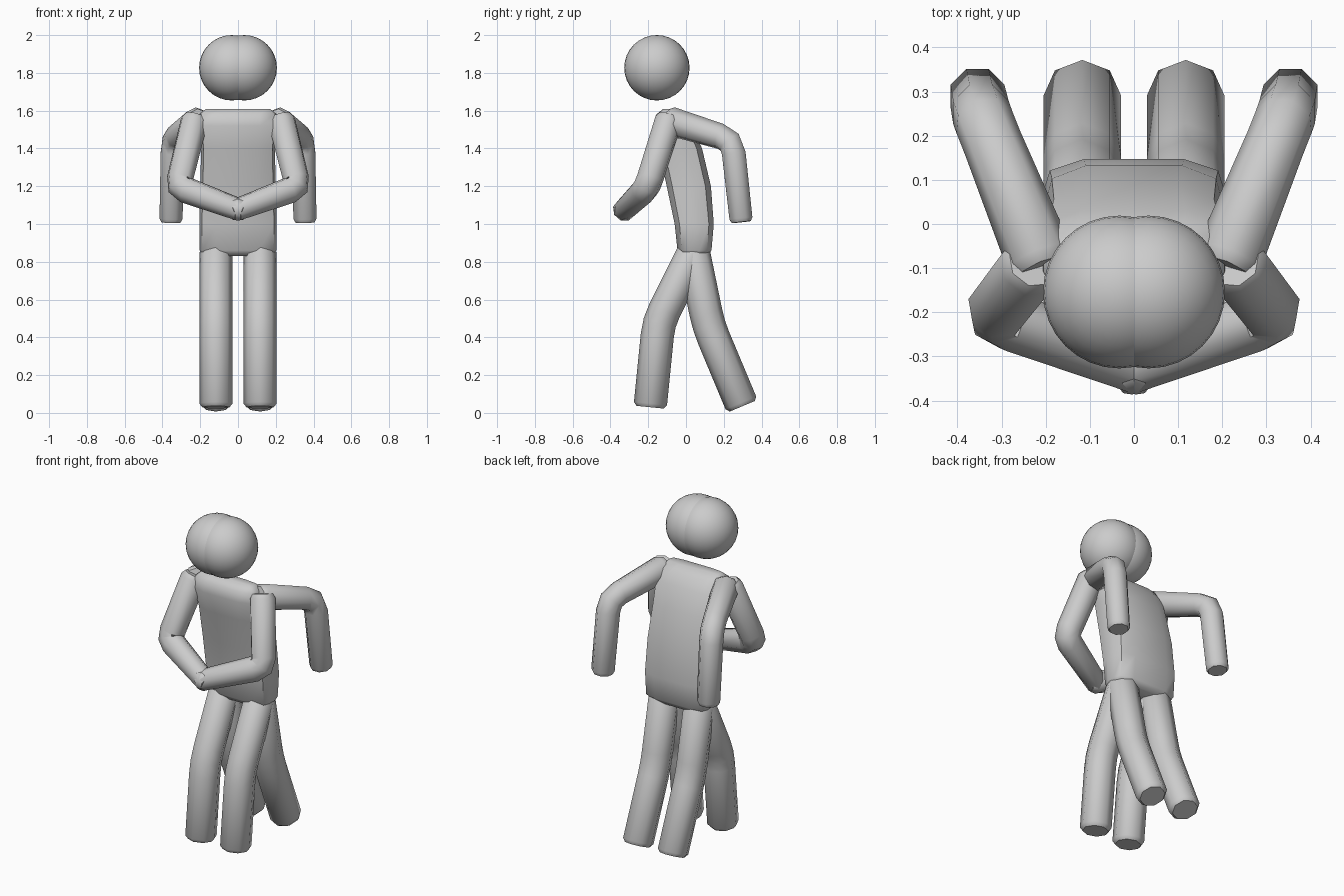
import bpy, bmesh, math
from mathutils import Vector

if "Cube" in bpy.data.objects:
    bpy.data.objects.remove(bpy.data.objects["Cube"])


def finish(bm, name, mirror=True):
    """Turn a bmesh into a smooth shaded object, mirrored across x."""
    bmesh.ops.recalc_face_normals(bm, faces=bm.faces)
    mesh = bpy.data.meshes.new(name)
    bm.to_mesh(mesh)
    bm.free()
    ob = bpy.data.objects.new(name, mesh)
    bpy.context.collection.objects.link(ob)
    if mirror:
        m = ob.modifiers.new("mirror", 'MIRROR')
        m.use_mirror_merge = False
    bpy.ops.object.select_all(action='DESELECT')
    ob.select_set(True)
    bpy.context.view_layer.objects.active = ob
    bpy.ops.object.shade_smooth_by_angle(angle=math.radians(50))
    return ob


def skin(bm, rings):
    """Bridge a list of point rings and cap both ends."""
    vs = [[bm.verts.new(p) for p in ring] for ring in rings]
    n = len(vs[0])
    for a, b in zip(vs, vs[1:]):
        for i in range(n):
            j = (i + 1) % n
            bm.faces.new((a[i], a[j], b[j], b[i]))
    bm.faces.new(vs[0])
    bm.faces.new(vs[-1])


def limb(name, start, joint, end, r, soft=0.07, sides=8):
    """Tapered tube with a rounded bend; r = radius at start, joint, end."""
    a, k, e = Vector(start), Vector(joint), Vector(end)
    d1, d2 = (k - a).normalized(), (e - k).normalized()
    p1, p2 = k - d1 * soft, k + d2 * soft
    mid = (p1 + p2 + 2 * k) / 4
    path = [(a, d1, r[0] * .8), (a + d1 * .025, d1, r[0]),
            (p1, d1, r[1]), (mid, (d1 + d2).normalized(), r[1]), (p2, d2, r[1]),
            (e - d2 * .02, d2, r[2]), (e, d2, r[2] * .82)]
    bend = d1.cross(d2).normalized()
    rings = []
    for p, t, rad in path:
        u = (bend - t * bend.dot(t)).normalized()
        v = t.cross(u)
        rings.append([p + (u * math.cos(w) + v * math.sin(w)) * rad
                      for w in (2 * math.pi * i / sides for i in range(sides))])
    bm = bmesh.new()
    skin(bm, rings)
    finish(bm, name)


# Head: two overlapping spheres
bm = bmesh.new()
bmesh.ops.create_uvsphere(bm, u_segments=32, v_segments=16, radius=0.173)
bmesh.ops.translate(bm, verts=bm.verts, vec=(0.033, -0.154, 1.827))
finish(bm, "head")

# Torso: leaning stack of sections (z, half width, front y, back y)
sections = [(0.83, 0.18, -0.02, 0.11), (0.86, 0.203, -0.045, 0.135),
            (1.0, 0.205, -0.06, 0.147), (1.2, 0.20, -0.102, 0.132),
            (1.4, 0.195, -0.145, 0.085), (1.52, 0.21, -0.17, 0.03),
            (1.58, 0.205, -0.158, -0.015), (1.61, 0.17, -0.12, -0.06)]
rings = []
for z, w, f, b in sections:
    c, h = (f + b) / 2, (b - f) / 2
    half = [(0.55 * w, c - h), (0.93 * w, c - 0.75 * h), (w, c - 0.3 * h),
            (w, c + 0.3 * h), (0.93 * w, c + 0.75 * h), (0.55 * w, c + h)]
    rings.append([(x, y, z) for x, y in half] + [(-x, y, z) for x, y in reversed(half)])
bm = bmesh.new()
skin(bm, rings)
finish(bm, "torso", mirror=False)

# Legs: one pair stepping forward, one pair trailing
limb("front_leg", (0.117, 0.05, 0.87), (0.117, -0.145, 0.48), (0.117, -0.19, 0.03),
     (0.088, 0.088, 0.088))
limb("back_leg", (0.117, 0.035, 0.87), (0.117, 0.12, 0.46), (0.117, 0.298, 0.035),
     (0.088, 0.088, 0.088))

# Arms: one pair swung back, one pair folded with hands meeting at the front
limb("back_arm", (0.205, -0.10, 1.55), (0.345, 0.245, 1.445), (0.355, 0.293, 1.01),
     (0.077, 0.068, 0.066))
limb("front_arm", (0.225, -0.085, 1.57), (0.318, -0.205, 1.195), (-0.035, -0.338, 1.065),
     (0.075, 0.072, 0.06), soft=0.05)
